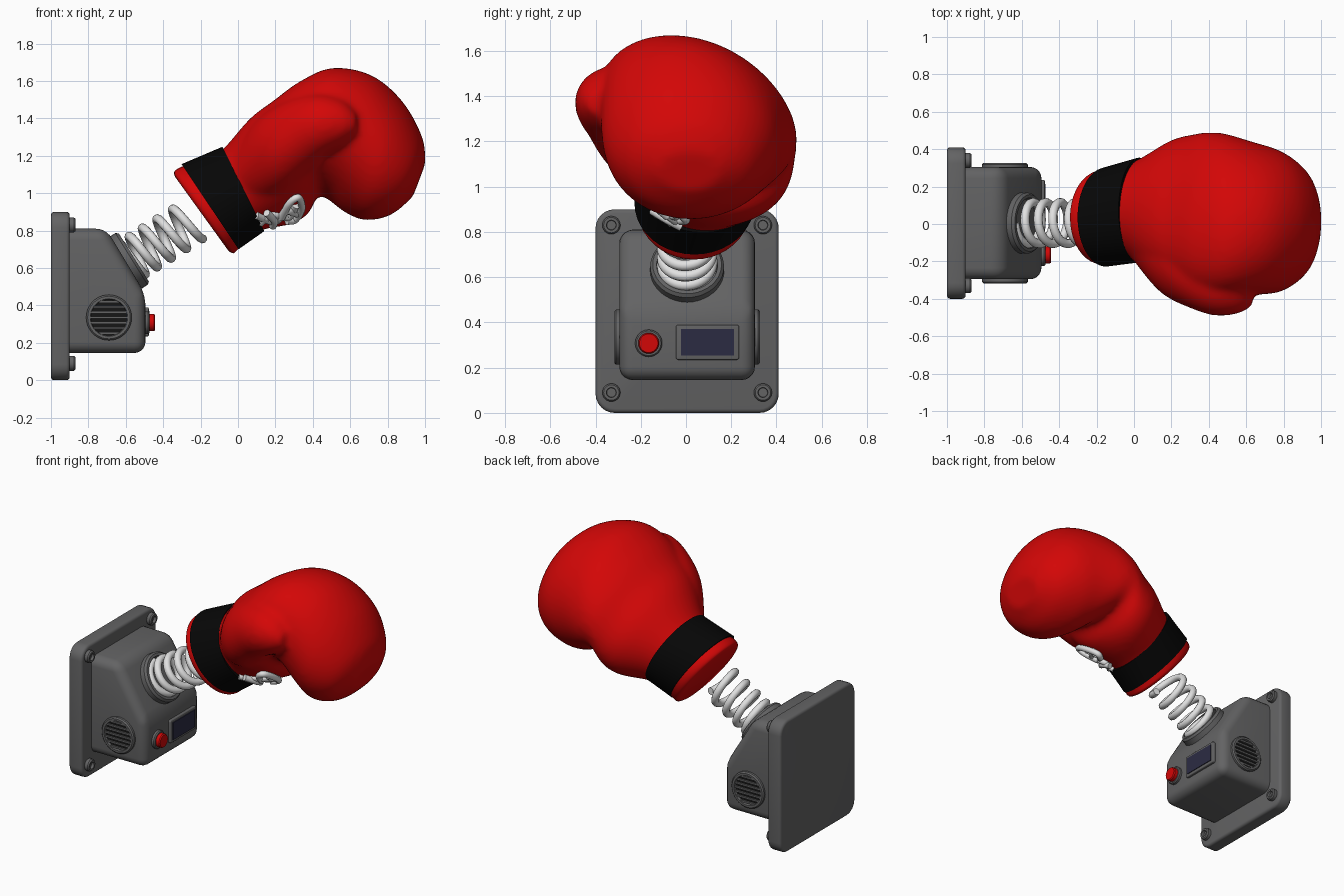
import bpy, bmesh
from math import sin, cos, pi, radians
from mathutils import Vector, Matrix

if "Cube" in bpy.data.objects:
    bpy.data.objects.remove(bpy.data.objects["Cube"], do_unlink=True)


def material(name, color):
    mat = bpy.data.materials.new(name)
    mat.use_nodes = True
    mat.diffuse_color = (*color, 1)
    mat.node_tree.nodes["Principled BSDF"].inputs["Base Color"].default_value = (*color, 1)
    return mat


RED = material("glove red", (.65, .002, .002))
BLACK = material("cuff black", (.002, .002, .002))
GREY = material("housing grey", (.125, .125, .127))
DARK = material("vent dark", (.008, .008, .008))
WHITE = material("spring white", (.75, .75, .75))
BLUE = material("screen blue", (.024, .024, .055))

MID_Y = .005                                   # centre plane of the wall unit
FORWARD = Vector((1, 0, 0))
AXIS = Vector((cos(radians(32)), 0, sin(radians(32))))
AXIS_UP = Vector((-AXIS.z, 0, AXIS.x))
SIDE = Vector((0, 1, 0))


def finish(name, bm, mat, angle=35):
    """Turn a bmesh into a smooth-shaded object with sharp hard edges."""
    bmesh.ops.recalc_face_normals(bm, faces=bm.faces)
    mesh = bpy.data.meshes.new(name)
    bm.to_mesh(mesh)
    bm.free()
    mesh.materials.append(mat)
    mesh.shade_smooth()
    mesh.set_sharp_from_angle(angle=radians(angle))
    obj = bpy.data.objects.new(name, mesh)
    bpy.context.collection.objects.link(obj)
    return obj


def bevel(bm, edges, offset, segments):
    bmesh.ops.bevel(bm, geom=edges, offset=offset, segments=segments,
                    profile=.5, affect='EDGES')


def block(name, size, loc, mat, corner=0, rim=0):
    """Box facing +x with rounded corners and a softened rim."""
    bm = bmesh.new()
    bmesh.ops.create_cube(bm, size=1, matrix=Matrix.Translation(loc) @ Matrix.Diagonal((*size, 1)))
    if corner:
        along_x = [e for e in bm.edges if abs(e.verts[0].co.x - e.verts[1].co.x) > size[0] / 2]
        bevel(bm, along_x, corner, 6)
    if rim:
        bevel(bm, [e for e in bm.edges if e.calc_face_angle(0) > 1.2], rim, 3)
    return finish(name, bm, mat)


def lathe(name, profile, origin, axis, mat, sides=40):
    """Revolve (radius, height) points about an axis."""
    bm = bmesh.new()
    frame = Matrix.Translation(origin) @ Vector(axis).to_track_quat('Z', 'Y').to_matrix().to_4x4()
    rings = []
    for r, h in profile:
        rings.append([bm.verts.new(frame @ Vector((r * cos(2 * pi * i / sides), r * sin(2 * pi * i / sides), h)))
                      for i in range(sides)])
    skin(bm, rings)
    return finish(name, bm, mat)


def skin(bm, rings):
    for a, b in zip(rings, rings[1:]):
        for i in range(len(a)):
            j = (i + 1) % len(a)
            bm.faces.new((a[i], a[j], b[j], b[i]))
    bm.faces.new(rings[0][::-1])
    bm.faces.new(rings[-1])


def spline(points, steps):
    """Catmull-Rom interpolation of equal-length tuples."""
    p = [points[0], *points, points[-1]]
    out = []
    for k in range(1, len(p) - 2):
        for s in range(steps):
            t = s / steps
            out.append([b + .5 * t * (c - a + t * (2 * a - 5 * b + 4 * c - d + t * (3 * (b - c) + d - a)))
                        for a, b, c, d in zip(*p[k - 1:k + 3])])
    return out + [list(points[-1])]


def on_section(section, angle, scale=1):
    """Point on a leaning oval: top x,z, bottom x,z, centre y, half width, lean of the bottom to +y."""
    tx, tz, bx, bz, yc, hy, lean = section
    mid = Vector(((tx + bx) / 2, yc, (tz + bz) / 2))
    half = Vector(((tx - bx) / 2, -lean, (tz - bz) / 2))
    return mid + scale * (cos(angle) * half + sin(angle) * hy * SIDE)


def loft(bm, sections, steps=6, sides=40):
    skin(bm, [[bm.verts.new(on_section(s, 2 * pi * i / sides)) for i in range(sides)]
              for s in spline(sections, steps)])


def tube(name, points, radius, mat):
    curve = bpy.data.curves.new(name, 'CURVE')
    curve.dimensions = '3D'
    curve.bevel_depth = radius
    curve.bevel_resolution = 3
    curve.use_fill_caps = True
    line = curve.splines.new('POLY')
    line.points.add(len(points) - 1)
    for p, co in zip(line.points, points):
        p.co = (*co, 1)
    line.use_smooth = True
    curve.materials.append(mat)
    obj = bpy.data.objects.new(name, curve)
    bpy.context.collection.objects.link(obj)


# Wall plate and its four bolts
block("wall_plate", (.1, .81, .9), (-.95, MID_Y, .45), GREY, .085, .018)
for y in (-.335, .335):
    for z in (.09, .83):
        spot = (-.9, MID_Y + y, z)
        lathe("plate_bolt", [(.04, -.02), (.04, .022), (.034, .03), (.022, .03), (.02, .012)], spot, FORWARD, GREY, 24)

# Housing with a sloping upper front
bm = bmesh.new()
outline = [(-.95, .145), (-.95, .81), (-.705, .81), (-.495, .46), (-.495, .145)]
near = bm.faces.new([bm.verts.new((x, MID_Y - .3, z)) for x, z in outline])
moved = bmesh.ops.extrude_face_region(bm, geom=[near])["geom"]
bmesh.ops.translate(bm, vec=SIDE * .6, verts=[v for v in moved if isinstance(v, bmesh.types.BMVert)])
bevel(bm, [e for e in bm.edges if max(v.co.x for v in e.verts) > -.94], .06, 5)
finish("housing", bm, GREY, 40)

# Round side vents with slats
for side in (-1, 1):
    hub = Vector((-.69, MID_Y + side * .3, .335))
    out = SIDE * side
    lathe("vent_ring", [(.122, -.02), (.122, .014), (.114, .022), (.1, .022), (.096, .004)], hub, out, GREY)
    lathe("vent_back", [(.1, -.01), (.1, .006)], hub, out, DARK)
    for k in range(-3, 4):
        z = k * .028
        width = 2 * (.1 ** 2 - z * z) ** .5
        block("vent_slat", (width, .014, .012), hub + out * .01 + Vector((0, 0, z)), GREY)

# Button and screen on the lower front
button = (-.495, -.165, .308)
lathe("button_collar", [(.06, -.02), (.06, .015), (.054, .022), (.048, .022)], button, FORWARD, GREY)
lathe("button", [(.046, 0), (.046, .045), (.041, .052)], button, FORWARD, RED)
block("screen_frame", (.04, .28, .155), (-.497, .095, .312), GREY, .012, .006)
block("screen", (.008, .236, .118), (-.476, .095, .312), BLUE)

# Spring socket and spring
base = Vector((-.595, MID_Y, .632))
lathe("spring_socket", [(.165, -.07), (.163, .03), (.152, .045), (.135, .045), (.128, .005)], base, AXIS, GREY)
turns, count = 4.5, 200
coil = []
for i in range(count + 1):
    t = i / count
    a = 2 * pi * turns * t
    coil.append(base + AXIS * (.02 + .39 * t ** 1.2) + .11 * (cos(a) * AXIS_UP - sin(a) * SIDE))
tube("spring", coil, .024, WHITE)

# Glove: fist and thumb lofts fused into one soft skin
fist = [(-.17, 1.17, .06, .77, .06, .25, 0), (-.08, 1.235, .135, .805, .075, .27, .02),
        (.065, 1.4, .285, .835, .075, .36, .09), (.19, 1.495, .375, .89, .065, .395, .12),
        (.33, 1.597, .43, .985, .055, .415, .13), (.505, 1.67, .49, .96, .05, .415, .12),
        (.715, 1.63, .575, .895, .03, .405, .06), (.88, 1.49, .685, .855, .015, .375, .01),
        (.985, 1.3, .82, .885, .01, .28, 0), (1.003, 1.16, .935, .98, .015, .14, 0)]
thumb = [(-.06, 1.17, .1, .92, .0, .2, 0), (.08, 1.375, .25, 1.0, -.13, .245, 0),
         (.24, 1.485, .4, 1.13, -.235, .22, 0), (.41, 1.53, .46, 1.2, -.32, .17, 0),
         (.55, 1.505, .56, 1.25, -.335, .145, 0), (.632, 1.435, .635, 1.31, -.355, .085, 0)]
bm = bmesh.new()
loft(bm, fist)
loft(bm, thumb)
glove = finish("glove", bm, RED, 180)
remesh = glove.modifiers.new("fuse", 'REMESH')
remesh.mode = 'VOXEL'
remesh.voxel_size = .018
remesh.use_smooth_shade = True
soften = glove.modifiers.new("soften", 'SMOOTH')
soften.factor = .5
soften.iterations = 12

# Cuff band and the red lining that shows at the wrist
bm = bmesh.new()
loft(bm, [(-.302, 1.155, .003, .7, .037, .265, 0), (-.083, 1.248, .141, .797, .075, .28, 0)])
finish("cuff_band", bm, BLACK)
bm = bmesh.new()
loft(bm, [(-.335, 1.085, -.05, .69, .035, .225, 0), (-.342, 1.112, -.025, .678, .035, .245, 0),
          (-.315, 1.135, -.005, .695, .037, .255, 0), (-.25, 1.16, .03, .73, .045, .253, 0)], 3)
finish("cuff_lining", bm, RED, 50)

# Laces crossing on the palm, given as (station, angle past the palm line)
STEPS = 8
stations = spline(fist, STEPS)
laces = {
    "lace_left": [(1, .6), (1.5, .75), (2, .55), (2.5, .75)],
    "lace_right": [(1, .9), (1.5, .55), (2, .75), (2.5, .5)],
    "lace_loop": [(1.9, .5), (2.3, .45), (2.7, .65), (2.7, .9), (2.2, .9), (1.8, .65)],
    "lace_cross": [(1.4, .45), (1.5, .65), (1.4, .9)],
}
for n, (name, path) in enumerate(laces.items()):
    points = [on_section(stations[round(s * STEPS)], pi + a, 1.02 + .02 * n) for s, a in path]
    tube(name, [Vector(p) for p in spline(points, 8)], .02, WHITE)
